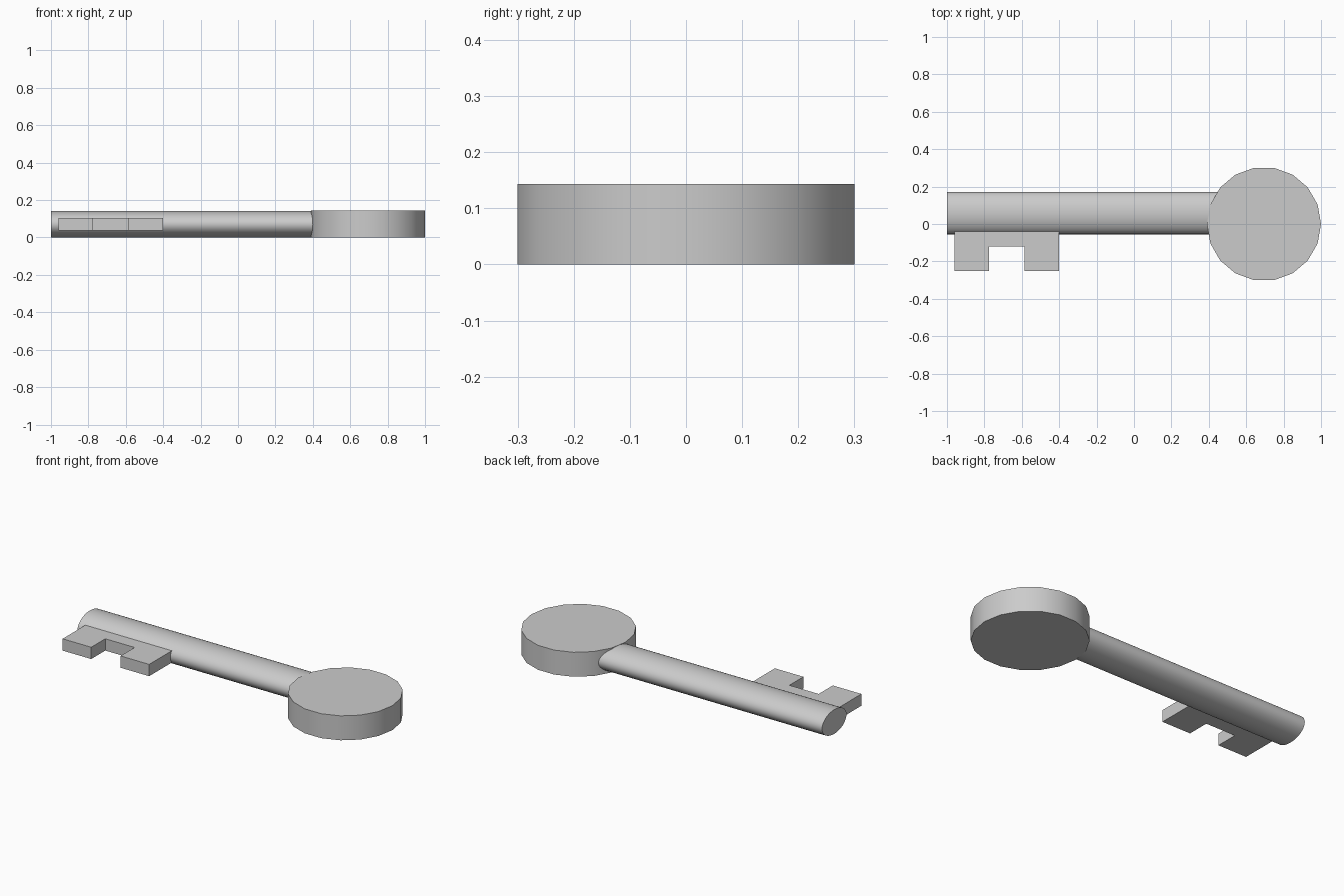
import bpy, bmesh
from math import pi

if "Cube" in bpy.data.objects:
    bpy.data.objects.remove(bpy.data.objects["Cube"])


def cylinder(name, sides, radii, depth, location, rotation=(0, 0, 0)):
    """Smooth-sided cylinder with an optionally elliptical section."""
    bpy.ops.mesh.primitive_cylinder_add(vertices=sides, radius=1, depth=depth,
                                        location=location, rotation=rotation)
    ob = bpy.context.object
    ob.name = name
    ob.scale = (radii[0], radii[1], 1)
    bpy.ops.object.transform_apply(location=False, rotation=True, scale=True)
    bpy.ops.object.shade_smooth_by_angle(angle=pi / 6)
    return ob


# Round grip: 18 sides, rotated so that a corner points along +x
cylinder("bow", 18, (0.305, 0.305), 0.143, (0.695, 0, 0.0715), (0, 0, pi / 2))

# Oval shaft lying along x, its far end buried in the grip
x0, x1 = -1.0, 0.46
cylinder("shaft", 32, (0.071, 0.113), x1 - x0, ((x0 + x1) / 2, 0.058, 0.071), (0, pi / 2, 0))

# Notched bit: outline extruded upwards, back edge inside the shaft
outline = [(-0.96, 0.0), (-0.96, -0.25), (-0.775, -0.25), (-0.775, -0.12),
           (-0.585, -0.12), (-0.585, -0.25), (-0.40, -0.25), (-0.40, 0.0)]
bm = bmesh.new()
face = bm.faces.new([bm.verts.new((x, y, 0.036)) for x, y in outline])
top = bmesh.ops.extrude_face_region(bm, geom=[face])["geom"]
bmesh.ops.translate(bm, vec=(0, 0, 0.069),
                    verts=[v for v in top if isinstance(v, bmesh.types.BMVert)])
bmesh.ops.recalc_face_normals(bm, faces=bm.faces)
mesh = bpy.data.meshes.new("bit")
bm.to_mesh(mesh)
bm.free()
bpy.context.collection.objects.link(bpy.data.objects.new("bit", mesh))
